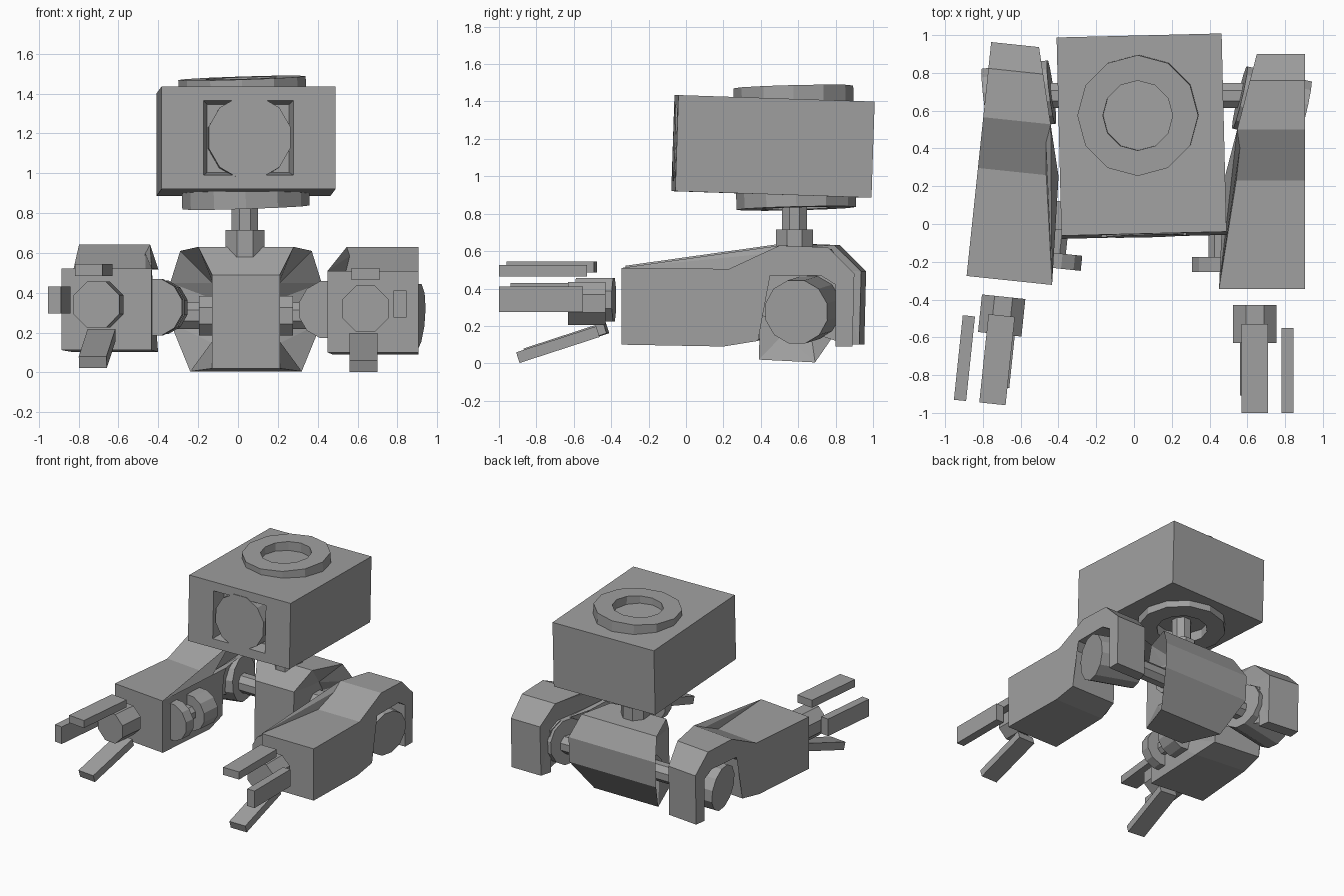
import bpy, bmesh, math
from mathutils import Matrix, Vector

if "Cube" in bpy.data.objects:
    bpy.data.objects.remove(bpy.data.objects["Cube"])

grey = bpy.data.materials.new("grey_metal")
grey.diffuse_color = (0.35, 0.35, 0.35, 1)
grey.use_nodes = True
grey.node_tree.nodes["Principled BSDF"].inputs["Base Color"].default_value = grey.diffuse_color
I = Matrix.Identity(4)
T = Matrix.Translation


def rot(deg, axis):
    return Matrix.Rotation(math.radians(deg), 4, axis)


def finish(name, bm, M=I):
    bm.transform(M)
    bmesh.ops.recalc_face_normals(bm, faces=bm.faces)
    me = bpy.data.meshes.new(name)
    bm.to_mesh(me)
    bm.free()
    me.materials.append(grey)
    ob = bpy.data.objects.new(name, me)
    bpy.context.collection.objects.link(ob)


def box(name, lo, hi, M=I):
    bm = bmesh.new()
    lo, hi = Vector(lo), Vector(hi)
    size = Matrix.Diagonal((*(hi - lo), 1))
    bmesh.ops.create_cube(bm, size=1, matrix=T((lo + hi) / 2) @ size)
    finish(name, bm, M)


def cyl(name, p0, p1, r, sides, M=I):
    bm = bmesh.new()
    p0, p1 = Vector(p0), Vector(p1)
    d = p1 - p0
    turn = d.to_track_quat('Z', 'Y').to_matrix().to_4x4()
    bmesh.ops.create_cone(bm, cap_ends=True, segments=sides, radius1=r, radius2=r,
                          depth=d.length, matrix=T((p0 + p1) / 2) @ turn @ rot(180 / sides, 'Z'))
    finish(name, bm, M)


def loops(bm, rings, close=False):
    """Bridge successive vertex rings; optionally join the last to the first."""
    vs = [[bm.verts.new(p) for p in ring] for ring in rings]
    pairs = list(zip(vs, vs[1:])) + ([(vs[-1], vs[0])] if close else [])
    n = len(vs[0])
    for a, b in pairs:
        for i in range(n):
            j = (i + 1) % n
            bm.faces.new((a[i], a[j], b[j], b[i]))
    return vs


# Head box with a recessed front window
def rect(hx, y, hz):
    return [(-hx, y, -hz), (hx, y, -hz), (hx, y, hz), (-hx, y, hz)]


head = T((0.04, 0.465, 1.16)) @ rot(1.4, 'Z') @ rot(-1.9, 'X')
bm = bmesh.new()
vs = loops(bm, [rect(0.437, 0.525, 0.257), rect(0.437, -0.525, 0.257),
                rect(0.225, -0.525, 0.187), rect(0.205, -0.42, 0.17)])
bm.faces.new(vs[0])
bm.faces.new(vs[-1])
finish("head", bm, head)
cyl("lens", (0.005, -0.40, 0.002), (0.005, -0.53, 0.002), 0.212, 12, head)

# Tube running through the head, standing out above and below
bm = bmesh.new()
circle = [(math.cos(i * math.pi / 6), math.sin(i * math.pi / 6)) for i in range(12)]
loops(bm, [[(r * c, r * s, z) for c, s in circle]
           for r, z in ((0.32, -0.325), (0.32, 0.325), (0.185, 0.325), (0.185, -0.325))], True)
finish("head_tube", bm, T((0.03, 0.582, 1.153)) @ rot(-1.8, 'Y') @ rot(1.4, 'X'))

# Neck
cyl("neck_base", (0.035, 0.58, 0.58), (0.035, 0.58, 0.715), 0.107, 8)
cyl("neck_post", (0.035, 0.58, 0.70), (0.035, 0.58, 0.92), 0.072, 8)

# Torso: wide at the back, narrow at the front, hollowed at both ends (y, z, half width)
outline = [(0.39, 0.02, 0.17), (0.40, 0.49, 0.17), (0.53, 0.63, 0.24), (0.78, 0.61, 0.33),
           (0.87, 0.45, 0.38), (0.86, 0.25, 0.38), (0.69, 0.005, 0.28)]


def hollow(s):
    return [(s * 0.17, 0.65 + (y - 0.65) * 0.5, 0.29 + (z - 0.29) * 0.5) for y, z, w in outline]


def rim(s):
    return [(s * w, y, z) for y, z, w in outline]


bm = bmesh.new()
vs = loops(bm, [hollow(-1), rim(-1), rim(1), hollow(1)])
bm.faces.new(vs[0])
bm.faces.new(vs[-1])
bmesh.ops.triangulate(bm, faces=bm.faces)
finish("torso", bm, T((0.04, 0, 0)))

# Arm outline seen from the side (y, z): forearm, shoulder and rear hook
ARM = [(-0.345, 0.10), (-0.345, 0.51), (0.23, 0.505), (0.50, 0.63), (0.76, 0.62), (0.90, 0.48),
       (0.89, 0.09), (0.80, 0.09), (0.80, 0.42), (0.72, 0.47), (0.45, 0.47), (0.40, 0.42),
       (0.385, 0.12), (0.20, 0.09)]


def inner_x(y):
    return 0.45 + (y + 0.345) * 0.045 if y < 0.23 else 0.476 + (y - 0.23) * 0.26


def arm(side, M):
    bm = bmesh.new()
    vs = loops(bm, [[(inner_x(y), y, z) for y, z in ARM], [(0.905, y, z) for y, z in ARM]])
    caps = [bm.faces.new(v) for v in vs]
    bmesh.ops.triangulate(bm, faces=caps)
    finish(side + "_arm", bm, M)
    cyl(side + "_shoulder_drum", (0.56, 0.67, 0.30), (0.90, 0.59, 0.275), 0.175, 12, M)
    # Bobbin on the inner side of the forearm
    for part, y0, y1, r, n in (("disc", -0.255, -0.175, 0.148, 12), ("rod", -0.175, -0.03, 0.06, 8),
                               ("barrel", -0.05, 0.10, 0.14, 12)):
        cyl(side + "_forearm_" + part, (0.45, y0, 0.315), (0.45, y1, 0.315), r, n, M)


def hand(side, M):
    # Wrist and three fingers around it
    cyl(side + "_wrist", (0, 0, 0), (0, -0.20, 0), 0.125, 8, M)
    box(side + "_top_finger", (-0.07, -0.57, 0.145), (0.07, -0.10, 0.205), M)
    box(side + "_outer_finger", (0.14, -0.57, -0.045), (0.205, -0.12, 0.09), M)
    box(side + "_lower_finger", (-0.07, -0.225, -0.03), (0.07, 0.225, 0.03),
        M @ T((-0.01, -0.255, -0.22)) @ rot(18, 'X'))


flip = Matrix.Diagonal((-1, 1, 1, 1))
pivot = Vector((-0.7, 0.3, 0))
arm("right", I)
arm("left", T(pivot + Vector((0.085, 0.045, 0.012))) @ rot(-6, 'Z') @ T(-pivot) @ flip)
hand("right", T((0.64, -0.43, 0.32)))
hand("left", T((-0.69, -0.385, 0.34)) @ rot(-6, 'Z') @ flip)

# Shoulder axles with flanges against the torso
for side, s in (("right", 1), ("left", -1)):
    def at(x):
        return (0.04 + s * x, 0.68, 0.285)
    cyl(side + "_axle", at(0.12), at(0.56), 0.072, 8)
    cyl(side + "_axle_flange", at(0.15), at(0.235), 0.108, 8)
